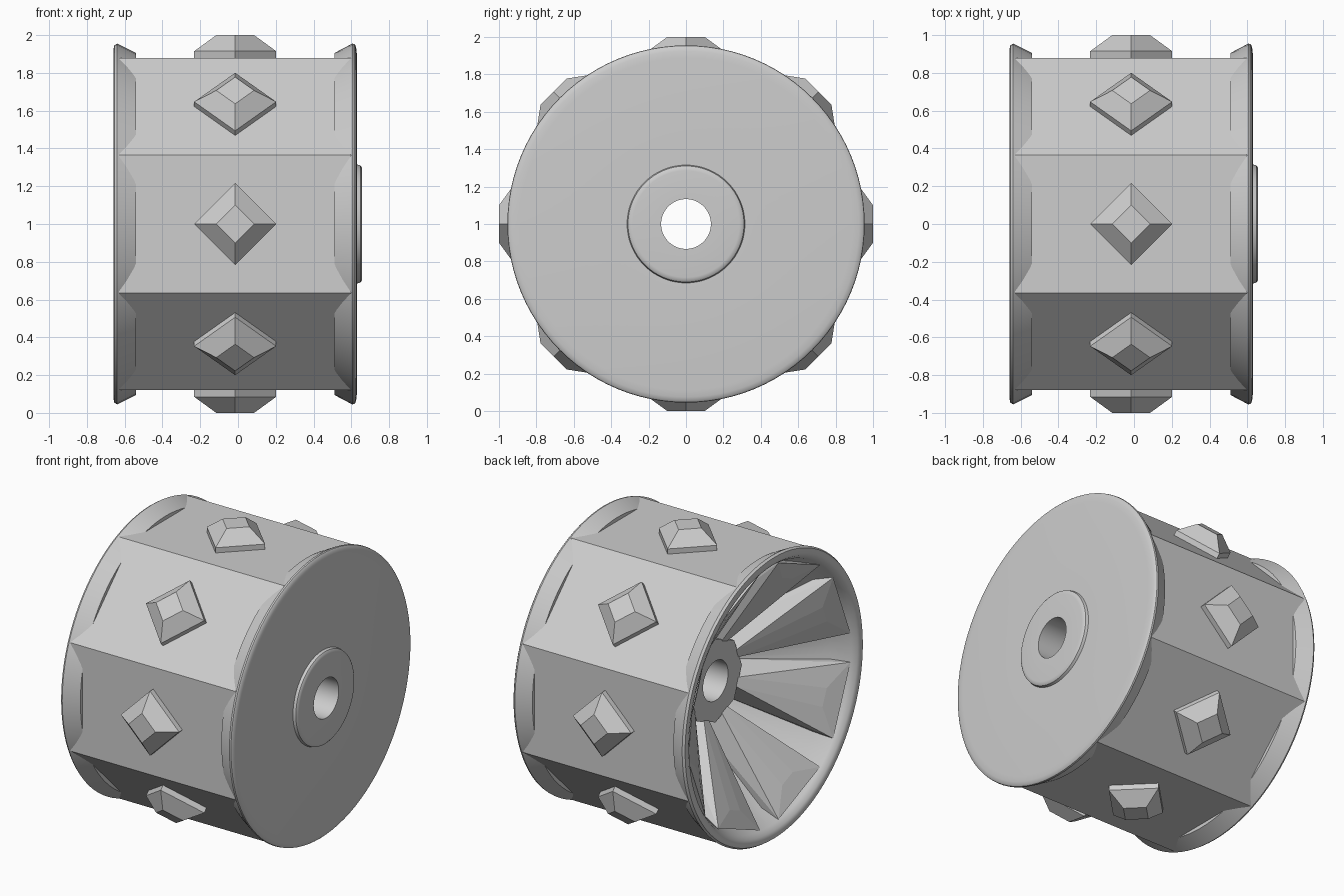
import bpy, bmesh
from math import pi, cos, sin, radians
from mathutils import Vector, Matrix

cube = bpy.data.objects.get("Cube")
if cube:
    bpy.data.objects.remove(cube, do_unlink=True)

grey = bpy.data.materials.new("light_grey")
grey.use_nodes = True
grey.diffuse_color = (0.61, 0.61, 0.61, 1)
grey.node_tree.nodes["Principled BSDF"].inputs["Base Color"].default_value = (0.61, 0.61, 0.61, 1)

EIGHTH = pi / 4
CENTRE = Vector((0, 0, 1))


def finish(bm, name, smooth=False):
    bmesh.ops.recalc_face_normals(bm, faces=bm.faces)
    mesh = bpy.data.meshes.new(name)
    bm.to_mesh(mesh)
    bm.free()
    mesh.materials.append(grey)
    obj = bpy.data.objects.new(name, mesh)
    obj.location = CENTRE
    bpy.context.collection.objects.link(obj)
    if smooth:
        bpy.ops.object.select_all(action='DESELECT')
        obj.select_set(True)
        bpy.context.view_layer.objects.active = obj
        bpy.ops.object.shade_smooth_by_angle(angle=radians(35))
    return obj


def lathe(bm, profile, segments, start=0.0):
    """Spin (x, radius, octagonal) points round the x axis."""
    rings = []
    for x, r, octagonal in profile:
        ring = []
        for i in range(segments):
            a = start + 2 * pi * i / segments
            k = cos(pi / 8) / cos(a % EIGHTH - pi / 8) if octagonal else 1
            ring.append(bm.verts.new((x, r * k * cos(a), r * k * sin(a))))
        rings.append(ring)
    for lower, upper in zip(rings, rings[1:]):
        for i in range(segments):
            j = (i + 1) % segments
            bm.faces.new((lower[i], lower[j], upper[j], upper[i]))


def hull(bm, points, turn):
    """Add a convex block, turned about the x axis."""
    verts = [bm.verts.new(turn @ Vector(p)) for p in points]
    made = bmesh.ops.convex_hull(bm, input=verts)
    spare = [v for v in made["geom_interior"] if isinstance(v, bmesh.types.BMVert)]
    bmesh.ops.delete(bm, geom=spare, context='VERTS')


# Eight-sided tread drum
bm = bmesh.new()
corner = 0.88 / cos(pi / 8)
lathe(bm, [(-0.63, corner, False), (0.6, corner, False)], 8, pi / 8)
finish(bm, "tread_drum")

# Closed side plate, axle bore, hollow side and both flared rims
plate = [(0.51, 0.86), (0.51, 0.905), (0.605, 0.955), (0.615, 0.953),
         (0.622, 0.945), (0.627, 0.925), (0.63, 0.89), (0.63, 0.315),
         (0.648, 0.31), (0.655, 0.3), (0.657, 0.285), (0.657, 0.133)]
hollow = [(-0.22, 0.133)]
hub = [(-0.22, 0.28), (0.0, 0.28)]
rim = [(-0.5, 0.82), (-0.62, 0.872), (-0.65, 0.895), (-0.66, 0.92),
       (-0.655, 0.945), (-0.64, 0.955), (-0.54, 0.905), (-0.54, 0.86)]
profile = ([(x, r, False) for x, r in plate + hollow]
           + [(x, r, True) for x, r in hub]
           + [(x, r, False) for x, r in rim])
bm = bmesh.new()
lathe(bm, profile, 96)
finish(bm, "wheel_core", smooth=True)

# Wide-based ribs inside the hollow side, flaring out to the rim
bm = bmesh.new()
rib_half = [(-0.22, 0.03, 0.25), (-0.56, 0.06, 0.73), (-0.62, 0.24, 0.835),
            (0.0, 0.09, 0.25), (-0.3, 0.24, 0.82)]
rib = [(x, side * y, z) for x, y, z in rib_half for side in (-1, 1)]
for i in range(8):
    hull(bm, rib, Matrix.Rotation((i + 0.5) * EIGHTH, 3, 'X'))
finish(bm, "inner_ribs")

# Diamond studs, one on each drum face
bm = bmesh.new()
stud = [(-0.015 + r * cos(q * pi / 2), r * sin(q * pi / 2), z)
        for r, z in ((0.217, 0.87), (0.217, 0.915), (0.1, 1.0)) for q in range(4)]
for i in range(8):
    hull(bm, stud, Matrix.Rotation(i * EIGHTH, 3, 'X'))
finish(bm, "tread_studs")
